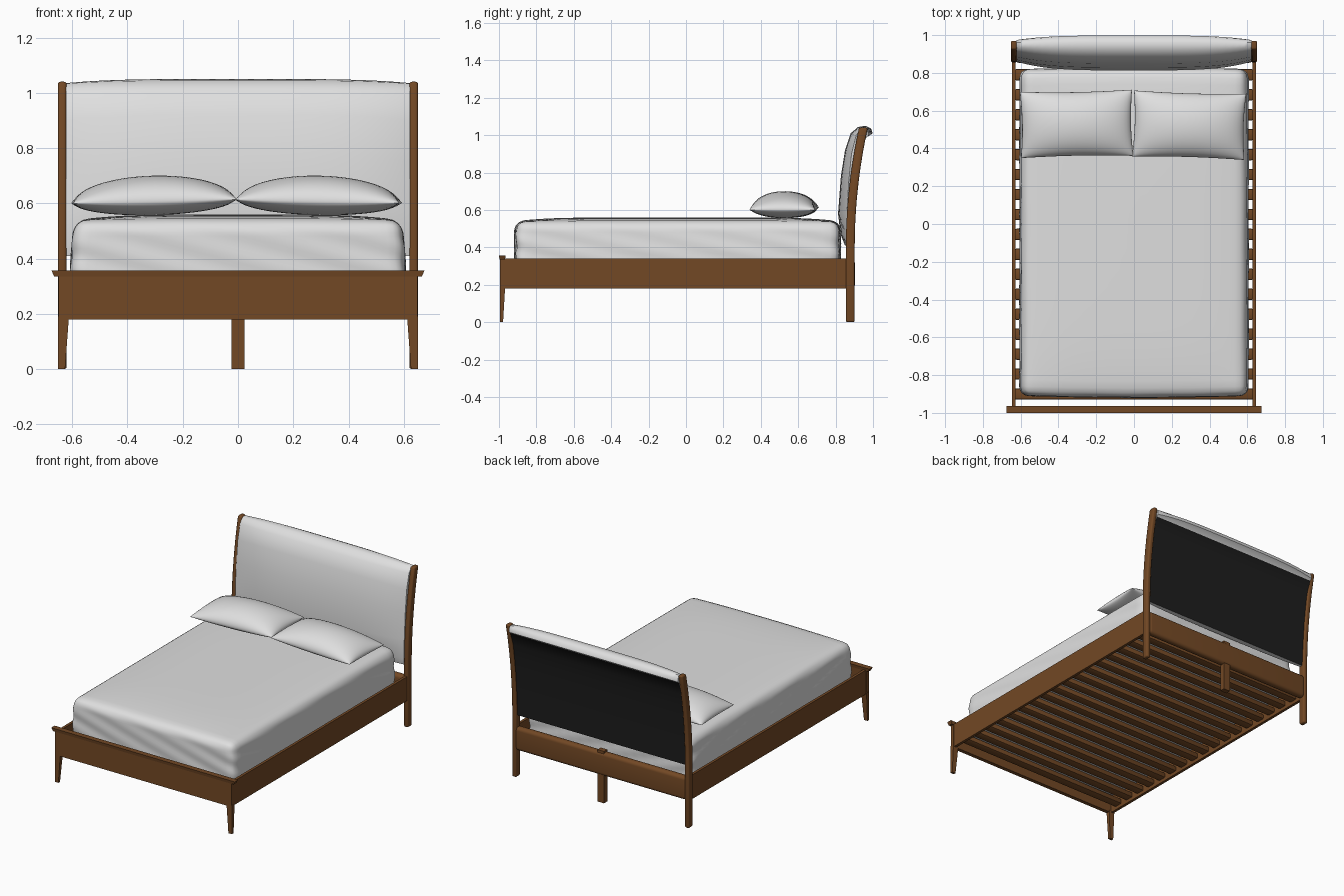
import bpy, bmesh
from math import sin, cos, pi
from mathutils import Vector, Matrix

if "Cube" in bpy.data.objects:
    bpy.data.objects.remove(bpy.data.objects["Cube"])


def material(name, rgb):
    m = bpy.data.materials.new(name)
    m.use_nodes = True
    m.diffuse_color = (*rgb, 1)
    bsdf = next(n for n in m.node_tree.nodes if n.type == "BSDF_PRINCIPLED")
    bsdf.inputs["Base Color"].default_value = (*rgb, 1)
    return m


WOOD = material("brown wood", (0.17, 0.065, 0.018))
CLOTH = material("pale grey fabric", (0.74, 0.74, 0.74))
BLACK = material("black backing", (0.013, 0.013, 0.013))


def finish(bm, name, *mats, angle=0.7):
    """Turn a bmesh into a named, shaded object."""
    bmesh.ops.recalc_face_normals(bm, faces=bm.faces)
    mesh = bpy.data.meshes.new(name)
    bm.to_mesh(mesh)
    bm.free()
    for m in mats:
        mesh.materials.append(m)
    ob = bpy.data.objects.new(name, mesh)
    bpy.context.collection.objects.link(ob)
    bpy.ops.object.select_all(action="DESELECT")
    ob.select_set(True)
    bpy.context.view_layer.objects.active = ob
    bpy.ops.object.shade_smooth_by_angle(angle=angle)
    return ob


def box(name, xs, ys, zs, bevel=0, segments=3, shape=None):
    """Box between pairs of limits; shape may move its corners."""
    bm = bmesh.new()
    bmesh.ops.create_cube(bm, size=1)
    for v in bm.verts:
        t = v.co + Vector((0.5, 0.5, 0.5))
        v.co = [a + (b - a) * k for (a, b), k in zip((xs, ys, zs), t)]
        if shape:
            shape(v.co)
    if bevel:
        bmesh.ops.bevel(bm, geom=bm.edges[:], offset=bevel, segments=segments,
                        affect="EDGES", profile=0.5)
    return finish(bm, name, WOOD)


# Foot panel with an overhanging cap that narrows underneath
box("foot_panel", (-0.65, 0.65), (-0.995, -0.97), (0.18, 0.34))


def cap_taper(co):
    if co.z < 0.345:
        co.x *= 0.985
        co.y = -0.982 + (co.y + 0.982) * 0.8


box("foot_cap", (-0.675, 0.675), (-1, -0.964), (0.335, 0.356), shape=cap_taper)


# Tapered front legs and side rails
def leg_taper(co):
    if co.z < 0.01:
        if abs(co.x) < 0.63:
            co.x *= 0.626 / 0.612
        if co.y > -0.98:
            co.y = -0.978


for side, s in (("left", 1), ("right", -1)):
    box(f"{side}_front_leg", sorted((s * 0.612, s * 0.652)), (-0.995, -0.967),
        (0, 0.19), shape=leg_taper)
    box(f"{side}_side_rail", sorted((s * 0.628, s * 0.646)), (-0.975, 0.87), (0.18, 0.34))


# Swept-back head posts
def sweep(z):
    return 0.855 + 0.07 * max(0, (z - 0.4) / 0.64) ** 2


def head_post(name, x):
    bm = bmesh.new()
    heights = [0, 0.4] + [0.4 + 0.64 * i / 10 for i in range(1, 11)]
    outline = [(sweep(z), z) for z in heights]
    outline += [(sweep(z) + 0.047, z) for z in reversed(heights)]
    face = bm.faces.new([bm.verts.new((x - 0.016, y, z)) for y, z in outline])
    out = bmesh.ops.extrude_face_region(bm, geom=[face])["geom"]
    bmesh.ops.translate(bm, vec=(0.032, 0, 0),
                        verts=[g for g in out if isinstance(g, bmesh.types.BMVert)])
    edges = [e for e in bm.edges if e.calc_face_angle(0) > 1]
    bmesh.ops.bevel(bm, geom=edges, offset=0.01, segments=3, affect="EDGES", profile=0.5)
    finish(bm, name, WOOD)


head_post("left_head_post", 0.636)
head_post("right_head_post", -0.636)

# Rounded head rail with its centre leg
box("head_rail", (-0.63, 0.63), (0.853, 0.903), (0.18, 0.335), 0.022, 5)
box("centre_leg", (-0.024, 0.024), (0.862, 0.897), (0, 0.345))

# Slats
SLATS = 17
for i in range(SLATS):
    y = -0.9 + 1.69 * i / (SLATS - 1)
    box(f"slat_{i + 1}", (-0.632, 0.632), (y - 0.03, y + 0.03), (0.2, 0.235), 0.009, 2)

# Padded headboard: side section and fuller middle section as (y, z)
EDGE = [(0.885, 0.41), (0.865, 0.41), (0.858, 0.45), (0.86, 0.58), (0.87, 0.75),
        (0.885, 0.9), (0.91, 1.0), (0.935, 1.033), (0.96, 1.035), (0.974, 1.015),
        (0.974, 0.995), (0.96, 0.985)]
MIDDLE = [(0.885, 0.41), (0.85, 0.41), (0.826, 0.47), (0.813, 0.58), (0.828, 0.78),
          (0.85, 0.92), (0.88, 1.01), (0.92, 1.044), (0.96, 1.05), (0.99, 1.035),
          (0.998, 1.01), (0.962, 0.985)]
back = [(sweep(z) + 0.034, z) for z in (0.9, 0.8, 0.7, 0.55)]
bm = bmesh.new()
rings = []
STEPS = 28
for i in range(STEPS + 1):
    u = sin(pi / 2 * (2 * i / STEPS - 1))
    full = 1 - u ** 4
    ring = [Vector(a).lerp(Vector(b), full) for a, b in zip(EDGE + back, MIDDLE + back)]
    rings.append([bm.verts.new((0.622 * u, p.x, p.y)) for p in ring])
count = len(rings[0])
for a, b in zip(rings, rings[1:]):
    for j in range(count):
        k = (j + 1) % count
        f = bm.faces.new((a[j], a[k], b[k], b[j]))
        f.material_index = int(j >= len(EDGE) - 1)
for end in (rings[0], rings[-1]):
    bm.faces.new(end)
finish(bm, "headboard", CLOTH, BLACK, angle=0.9)

# Mattress: rounded block with a soft crown, bowed ends and slight wrinkles
bm = bmesh.new()
bmesh.ops.create_cube(bm, size=2)
bmesh.ops.subdivide_edges(bm, edges=bm.edges[:], cuts=27, use_grid_fill=True)
half = Vector((0.605, 0.862, 0.152))
radius = 0.05
for v in bm.verts:
    p = Vector([h * sin(pi / 2 * c) for h, c in zip(half, v.co)])
    core = Vector([max(r - h, min(h - r, c)) for c, h, r in
                   zip(p, half, (radius,) * 3)])
    d = p - core
    if d.length > 0:
        p = core + d.normalized() * radius * min(1, max(map(abs, d)) / radius)
    u, w, t = p.x / half.x, p.y / half.y, p.z / half.z
    if t > 0:
        p.z += 0.022 * t * (1 - u ** 4) * (1 - w ** 6)
        p.x *= 1 - 0.018 * t
    p.y *= 1 + 0.012 * (1 - u * u)
    ripple = 0.003 * (1 - t * t) * sin(9 * t + 17 * p.x + 14 * p.y)
    p.x += ripple * u
    p.y += ripple * w - 0.045
    p.z += 0.386
    v.co = p
finish(bm, "mattress", CLOTH, angle=1.2)


# Pillows: two domed sheets joined along a seam, with pulled-out corners
def pillow(name, x, y, turn, tilt):
    bm = bmesh.new()
    place = (Matrix.Translation((x, y, 0.607)) @ Matrix.Rotation(turn, 4, "Z")
             @ Matrix.Rotation(tilt, 4, "Y"))
    for height in (0.093, -0.05):
        grid = bmesh.ops.create_grid(bm, x_segments=24, y_segments=24, size=1)
        for vert in grid["verts"]:
            u, w = (sin(pi / 2 * c) for c in vert.co[:2])
            dome = max(0, (1 - u * u) * (1 - w * w)) ** 0.5
            vert.co = place @ Vector((0.297 * u * (1 - 0.03 * cos(pi / 2 * w)),
                                      0.175 * w * (1 - 0.04 * cos(pi / 2 * u)),
                                      height * dome))
    bmesh.ops.remove_doubles(bm, verts=bm.verts[:], dist=0.0001)
    finish(bm, name, CLOTH, angle=1.2)


pillow("right_pillow", -0.304, 0.53, 0.02, -0.025)
pillow("left_pillow", 0.292, 0.523, -0.03, 0.02)
